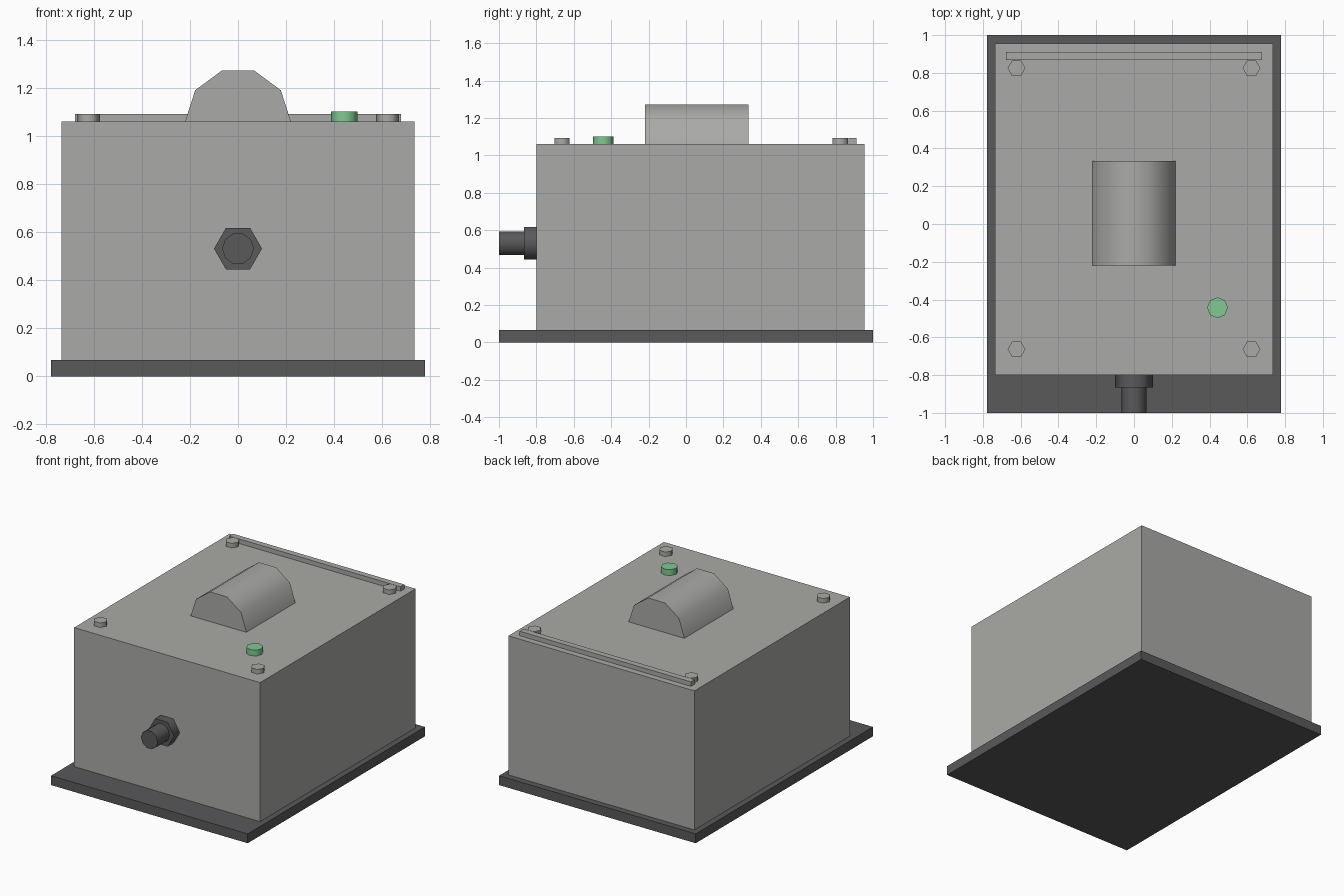
import bpy, bmesh, math
from mathutils import Matrix

if "Cube" in bpy.data.objects:
    bpy.data.objects.remove(bpy.data.objects["Cube"])


def material(name, rgb):
    m = bpy.data.materials.new(name)
    m.diffuse_color = (*rgb, 1)
    m.use_nodes = True
    m.node_tree.nodes["Principled BSDF"].inputs["Base Color"].default_value = m.diffuse_color
    return m


GREY = material("light grey", (0.40, 0.40, 0.385))
DARK = material("dark grey", (0.10, 0.10, 0.105))
GREEN = material("green", (0.22, 0.58, 0.29))


def finish(name, bm, mat, smooth=None):
    bmesh.ops.recalc_face_normals(bm, faces=bm.faces[:])
    mesh = bpy.data.meshes.new(name)
    bm.to_mesh(mesh)
    bm.free()
    mesh.materials.append(mat)
    ob = bpy.data.objects.new(name, mesh)
    bpy.context.collection.objects.link(ob)
    if smooth:
        bpy.ops.object.select_all(action='DESELECT')
        ob.select_set(True)
        bpy.context.view_layer.objects.active = ob
        bpy.ops.object.shade_smooth_by_angle(angle=math.radians(smooth))
    return ob


def box(name, lo, hi, mat):
    bm = bmesh.new()
    bmesh.ops.create_cube(bm, size=1)
    for v in bm.verts:
        v.co = [(l + h) / 2 + c * (h - l) for l, h, c in zip(lo, hi, v.co)]
    return finish(name, bm, mat)


def prism(name, centre, radius, depth, sides, mat, along_y=False):
    """Regular prism with one corner on the x axis."""
    bm = bmesh.new()
    bmesh.ops.create_cone(bm, cap_ends=True, segments=sides,
                          radius1=radius, radius2=radius, depth=depth)
    # put a corner exactly on +x, whatever the primitive's start angle
    bm.verts.ensure_lookup_table()
    v = bm.verts[0].co
    turn = Matrix.Rotation(-math.atan2(v.y, v.x), 3, 'Z')
    if along_y:
        turn = Matrix.Rotation(math.pi / 2, 3, 'X') @ turn
    bmesh.ops.rotate(bm, verts=bm.verts[:], cent=(0, 0, 0), matrix=turn)
    bmesh.ops.translate(bm, verts=bm.verts[:], vec=centre)
    return finish(name, bm, mat, 65)


TOP = 1.06

# Housing on its mounting plate
box("base_plate", (-0.777, -1, 0), (0.777, 1, 0.067), DARK)
box("housing", (-0.735, -0.80, 0.067), (0.735, 0.955, TOP), GREY)

# Raised ridge along the rear of the lid
box("rear_ridge", (-0.677, 0.868, TOP), (0.677, 0.911, 1.092), GREY)

# Arched hump on the lid, extruded along y
half = [(0.22, TOP), (0.178, 1.19), (0.067, 1.272)]
profile = half + [(-x, z) for x, z in reversed(half)]
bm = bmesh.new()
face = bm.faces.new([bm.verts.new((x, -0.22, z)) for x, z in profile])
ext = bmesh.ops.extrude_face_region(bm, geom=[face], use_keep_orig=True)
bmesh.ops.translate(bm, vec=(0, 0.553, 0),
                    verts=[g for g in ext["geom"] if isinstance(g, bmesh.types.BMVert)])
finish("lid_hump", bm, GREY, 45)

# Hex bolts at the lid corners
for side, x in (("left", -0.622), ("right", 0.622)):
    for end, y in (("front", -0.663), ("rear", 0.825)):
        prism(f"bolt_{end}_{side}", (x, y, TOP + 0.016), 0.047, 0.032, 6, GREY)

# Green indicator light
prism("indicator_light", (0.442, -0.443, TOP + 0.021), 0.055, 0.042, 8, GREEN)

# Cable gland on the front
prism("gland_nut", (0, -0.8325, 0.531), 0.10, 0.065, 6, DARK, True)
prism("cable_stub", (0, -0.90, 0.531), 0.066, 0.20, 10, DARK, True)
